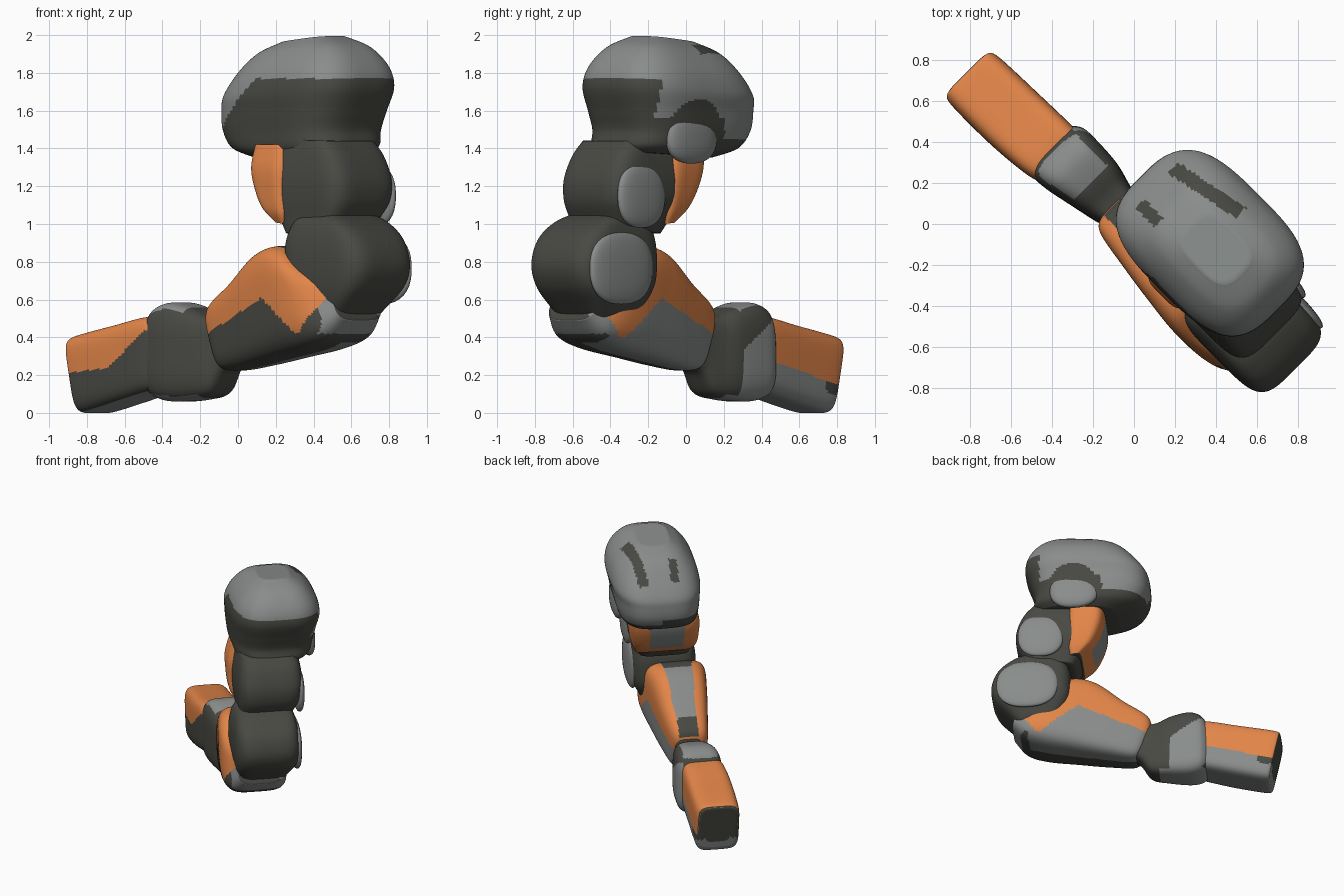
import bpy, bmesh, math
from mathutils import Vector, Matrix

if "Cube" in bpy.data.objects:
    bpy.data.objects.remove(bpy.data.objects["Cube"])

# Work in a local frame: u along the limb, n across it, z up; then turn 45 degrees
TURN = Matrix.Rotation(-math.pi / 4, 4, 'Z')
GREY, DARK, ORANGE = 0, 1, 2


def material(name, col):
    m = bpy.data.materials.new(name)
    m.diffuse_color = (*col, 1)
    m.use_nodes = True
    m.node_tree.nodes["Principled BSDF"].inputs["Base Color"].default_value = m.diffuse_color
    return m


MATS = [material("light grey", (.25, .265, .258)),
        material("dark grey", (.066, .066, .057)),
        material("orange", (.76, .235, .065))]


def finish(name, bm, rule):
    bmesh.ops.recalc_face_normals(bm, faces=bm.faces)
    for f in bm.faces:
        f.smooth = True
        f.material_index = rule(*f.calc_center_median(), *f.normal)
    bm.transform(TURN)
    me = bpy.data.meshes.new(name)
    bm.to_mesh(me)
    bm.free()
    for m in MATS:
        me.materials.append(m)
    ob = bpy.data.objects.new(name, me)
    bpy.context.collection.objects.link(ob)
    return ob


def spline(rows, sub=11):
    out = []
    for i in range(len(rows) - 1):
        p0, p1, p2, p3 = (rows[max(0, min(len(rows) - 1, i + k))] for k in (-1, 0, 1, 2))
        for s in range(sub):
            t = s / sub
            out.append([.5 * (2 * b + (c - a) * t + (2 * a - 5 * b + 4 * c - d) * t * t
                        + (3 * b - a - 3 * c + d) * t ** 3)
                        for a, b, c, d in zip(p0, p1, p2, p3)])
    return out + [list(rows[-1])]


def loft(name, rows, rule, power=4, seg=128):
    """Rows: (uA, zA, uB, zB, n0, n1), the two ends and the width of each section."""
    bm = bmesh.new()
    rows = spline(rows)
    secs = [(rows[0], s) for s in (.05, .35, .65, .88)] + [(r, 1) for r in rows] \
        + [(rows[-1], s) for s in (.88, .65, .35, .05)]
    rings = []
    for (ua, za, ub, zb, n0, n1), k in secs:
        ring = []
        for i in range(seg):
            a = 2 * math.pi * i / seg
            c, s = math.cos(a), math.sin(a)
            r = (abs(c) ** power + abs(s) ** power) ** (-1 / power) * k / 2
            ring.append(bm.verts.new(((ua + ub) / 2 + c * r * (ub - ua),
                                      (n0 + n1) / 2 + s * r * (n1 - n0),
                                      (za + zb) / 2 + c * r * (zb - za))))
        rings.append(ring)
    for a, b in zip(rings, rings[1:]):
        for i in range(seg):
            j = (i + 1) % seg
            bm.faces.new((a[i], a[j], b[j], b[i]))
    bm.faces.new(rings[0])
    bm.faces.new(rings[-1])
    return finish(name, bm, rule)


def knob(name, u, n, z, ru, rn, rz, col):
    bm = bmesh.new()
    bmesh.ops.create_uvsphere(bm, u_segments=32, v_segments=20, radius=1)
    for v in bm.verts:  # fuller, flatter than a sphere
        x, y, w = v.co
        k = (abs(x) ** 2.4 + abs(y) ** 2.4 + abs(w) ** 2.4) ** (-1 / 2.4)
        v.co = Vector((u + x * k * ru, n + y * k * rn, z + w * k * rz))
    return finish(name, bm, lambda *a: col)


# Foot block at the free end
def foot_rule(u, n, z, nu, nn, nz):
    if nu < -.8:
        return DARK if z > .1 else GREY
    edge = .28 + .25 * (u + .5)
    if nn < -.3:
        edge = .26 + .1 * (u + .55) + max(0, u + .75) * .7
    if z > edge and nz > -.5:
        return ORANGE
    if nn > .3 and u < -.94 and z > .1:
        return DARK
    return DARK if nn < -.3 else GREY


loft("foot_block", [(-.46, .12, -.44, .48, -.17, .12), (-.56, .1, -.54, .51, -.2, .125),
                    (-.76, .05, -.78, .465, -.22, .12), (-.98, .0, -1.06, .41, -.22, .11),
                    (-1.02, .01, -1.1, .385, -.2, .09)], foot_rule, 5)


# Ankle hub
def hub_rule(u, n, z, nu, nn, nz):
    if nz > .6 and u < -.29 and n < .11 or nz < -.7 and u < -.2:
        return GREY
    return GREY if nn > .5 and z < .42 - .7 * (u + .4) and u < -.28 else DARK


loft("ankle_hub", [(.04, .26, .0, .46, -.09, .09), (-.05, .21, -.1, .5, -.1, .1),
                   (-.13, .1, -.19, .52, -.125, .12), (-.26, .07, -.28, .555, -.15, .15),
                   (-.42, .06, -.41, .585, -.18, .16), (-.51, .08, -.5, .56, -.185, .155),
                   (-.56, .12, -.55, .5, -.16, .12)], hub_rule)


# Shin with orange shoulder panels around a grey top plate
def shin_rule(u, n, z, nu, nn, nz):
    if abs(n) < .075 + .1 * max(0, u) and nz > .2:
        return GREY if -.03 < u < .36 else DARK
    if u < .4:
        low = .43 + .4 * (u + .05)
    else:
        low = .61 - .75 * (u - .4)
    if z > low and u - .83 * (z - .42) < (.73 if n > 0 else .67) and nz > -.5:
        return ORANGE
    if u > .78 and n > -.19:
        return GREY if z > .42 else DARK
    return DARK if nn < -.25 or n < 0 and nz < -.5 else GREY


loft("shin", [(-.06, .27, -.14, .46, -.1, .08), (.0, .225, -.11, .575, -.15, .125),
              (.2, .25, .07, .7, -.185, .17), (.42, .29, .27, .85, -.215, .21),
              (.66, .335, .45, .88, -.235, .24), (.81, .39, .62, .78, -.215, .235),
              (.9, .49, .81, .7, -.15, .19)], shin_rule, 4.2)

# Knee joint
loft("knee", [(.6, .46, .84, .48, -.1, .2), (.52, .56, .92, .56, -.15, .25),
              (.46, .68, 1.02, .67, -.175, .3), (.45, .81, 1.055, .79, -.18, .31),
              (.46, .92, 1.01, .92, -.17, .3), (.5, 1.01, .9, 1.01, -.14, .28),
              (.54, 1.06, .78, 1.06, -.08, .24)],
     lambda *a: DARK, 4.5)

# Thigh core
loft("thigh", [(.42, .95, .77, .97, -.11, .28), (.37, 1.03, .82, 1.04, -.115, .31),
               (.3, 1.14, .86, 1.13, -.125, .35), (.28, 1.25, .86, 1.24, -.125, .36),
               (.27, 1.35, .81, 1.36, -.11, .35), (.3, 1.45, .74, 1.44, -.09, .33)],
     lambda *a: DARK, 4.8)


# Orange rear panels of the thigh, with a grey strip between them
def rear_rule(u, n, z, nu, nn, nz):
    if nz < -.85:
        return DARK
    return GREY if nu < -.7 and abs(n - .1) < .13 else ORANGE


loft("thigh_rear_panel", [(.37, 1.01, .46, 1.0, -.11, .31), (.28, 1.09, .48, 1.06, -.14, .34),
                          (.225, 1.19, .48, 1.18, -.15, .365), (.195, 1.3, .48, 1.3, -.15, .38),
                          (.2, 1.42, .46, 1.42, -.12, .38)], rear_rule, 4.5)


# Hip housing: light cap over a dark lower band on the front and left
def hip_rule(u, n, z, nu, nn, nz):
    if nz > .3 and (abs(n - .36 - .2 * (u - .1)) < .035 and -.06 < u < .33
                    or abs(n - .09) < .03 and -.05 < u < .08):
        return DARK
    if nz < -.6:
        return DARK
    if n > .2 and u < .67:
        if math.hypot(u - .42, z - 1.46) < .2:
            return DARK
        return GREY if z > (1.45 if u < .2 else 1.56) else DARK
    return GREY if z > min(1.77, 1.5 + .9 * max(0, u + .05)) else DARK


loft("hip_housing", [(.1, 1.35, .7, 1.38, -.08, .4), (-.06, 1.4, .73, 1.42, -.11, .46),
                     (-.13, 1.49, .72, 1.5, -.12, .49), (-.14, 1.6, .75, 1.6, -.13, .51),
                     (-.12, 1.68, .79, 1.73, -.135, .53), (-.03, 1.8, .76, 1.84, -.1, .5),
                     (.07, 1.9, .67, 1.94, -.02, .42), (.2, 1.96, .54, 1.995, .07, .32)],
     hip_rule, 3.2)

# Side caps on the joints
knob("knee_cap", .775, .29, .765, .23, .038, .19, GREY)
knob("thigh_cap", .67, .335, 1.15, .17, .038, .17, GREY)
knob("hip_cap", .41, .45, 1.46, .18, .05, .14, GREY)
